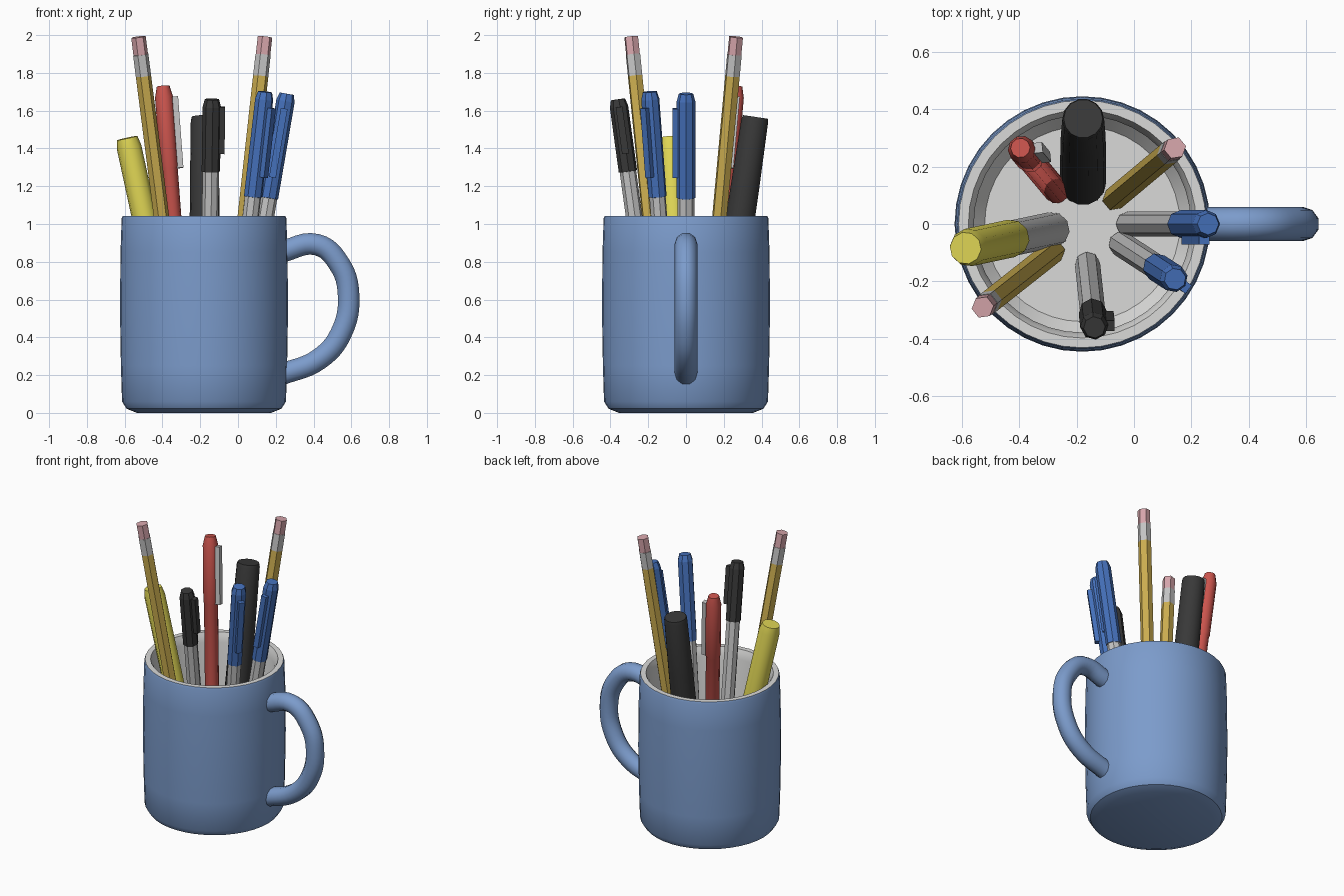
import bpy, math
from mathutils import Vector

if "Cube" in bpy.data.objects:
    bpy.data.objects.remove(bpy.data.objects["Cube"])


def material(name, r, g, b):
    m = bpy.data.materials.new(name)
    m.diffuse_color = (r, g, b, 1)
    m.use_nodes = True
    m.node_tree.nodes["Principled BSDF"].inputs["Base Color"].default_value = m.diffuse_color
    return m


GLAZE = material("blue glaze", 0.20, 0.33, 0.60)
INSIDE = material("off white", 0.70, 0.70, 0.69)
YELLOW = material("highlighter yellow", 0.74, 0.67, 0.09)
WOOD = material("pencil yellow", 0.60, 0.42, 0.08)
RED = material("pen red", 0.60, 0.09, 0.075)
BLUE = material("pen blue", 0.06, 0.165, 0.50)
BLACK = material("pen black", 0.04, 0.04, 0.04)
GREY = material("light grey", 0.55, 0.55, 0.55)
PINK = material("eraser pink", 0.68, 0.38, 0.41)


def lathe(name, profile, sides, mats, smooth=0):
    """Revolve (radius, z, material of the band above) rows; ends are capped."""
    verts, faces, slots = [], [], []
    for r, z, _ in profile:
        for i in range(sides):
            a = 2 * math.pi * i / sides
            verts.append((r * math.cos(a), r * math.sin(a), z))
    for k in range(len(profile) - 1):
        for i in range(sides):
            j = (i + 1) % sides
            faces.append((k * sides + i, k * sides + j, (k + 1) * sides + j, (k + 1) * sides + i))
            slots.append(profile[k][2])
    last = (len(profile) - 1) * sides
    faces += [tuple(reversed(range(sides))), tuple(range(last, last + sides))]
    slots += [profile[0][2], profile[-1][2]]
    me = bpy.data.meshes.new(name)
    me.from_pydata(verts, [], faces)
    for m in mats:
        me.materials.append(m)
    for p, s in zip(me.polygons, slots):
        p.material_index = mats.index(s)
    if smooth:
        me.shade_smooth()
        me.set_sharp_from_angle(angle=math.radians(smooth))
    ob = bpy.data.objects.new(name, me)
    bpy.context.collection.objects.link(ob)
    return ob


def stick(name, base, top, rows, sides, smooth=0):
    """Tilted pen: rows are (distance below the top, radius, material), from the top down."""
    base, top = Vector(base), Vector(top)
    length = (top - base).length
    low = rows[-1]
    profile = [(low[1], 0, low[2])]
    profile += [(r, length - d, m) for d, r, m in reversed(rows)]
    mats = list(dict.fromkeys(m for _, _, m in rows))
    ob = lathe(name, profile, sides, mats, smooth)
    ob.location = base
    ob.rotation_mode = 'QUATERNION'
    ob.rotation_quaternion = (top - base).to_track_quat('Z', 'Y')
    return ob


def clip(name, base, top, side, d0, d1, offset, mat):
    """Thin pocket clip lying along a pen on the given side."""
    base, top = Vector(base), Vector(top)
    w = (top - base).normalized()
    u = Vector(side)
    u = (u - w * u.dot(w)).normalized()
    v = w.cross(u)
    verts = []
    for d in (d1, d0):
        for a, b in ((-0.022, -0.018), (0.013, -0.018), (0.013, 0.018), (-0.022, 0.018)):
            verts.append(top - w * d + u * (offset + a) + v * b)
    faces = [(3, 2, 1, 0), (4, 5, 6, 7)] + [(i, (i + 1) % 4, (i + 1) % 4 + 4, i + 4) for i in range(4)]
    me = bpy.data.meshes.new(name)
    me.from_pydata(verts, [], faces)
    me.materials.append(mat)
    bpy.context.collection.objects.link(bpy.data.objects.new(name, me))


# Mug: outer wall, rim, inner wall and floor in one profile
G, I = GLAZE, INSIDE
mug = lathe("mug", [
    (0.355, 0.0, G), (0.41, 0.022, G), (0.434, 0.06, G), (0.440, 0.25, G), (0.445, 0.55, G),
    (0.442, 0.85, G), (0.436, 1.03, G), (0.431, 1.043, I), (0.397, 1.043, I), (0.388, 1.02, I),
    (0.378, 0.98, I), (0.378, 0.10, I), (0.34, 0.05, I)], 40, [G, I], 35)
mug.location.x = -0.18

# Handle: round tube along a curve
cu = bpy.data.curves.new("handle", 'CURVE')
cu.dimensions = '3D'
cu.bevel_depth = 0.06
cu.bevel_resolution = 3
cu.resolution_u = 6
cu.use_fill_caps = True
path = [(0.22, 0.85), (0.42, 0.89), (0.535, 0.79), (0.585, 0.63), (0.545, 0.42), (0.43, 0.285), (0.22, 0.20)]
sp = cu.splines.new('BEZIER')
sp.bezier_points.add(len(path) - 1)
for p, (x, z) in zip(sp.bezier_points, path):
    p.co = (x, 0, z)
    p.handle_left_type = p.handle_right_type = 'AUTO'
cu.materials.append(GLAZE)
bpy.context.collection.objects.link(bpy.data.objects.new("handle", cu))

# Pencils with ferrule and eraser
for name, base, top in (("left_pencil", (-0.28, -0.095, 0.06), (-0.527, -0.29, 1.99)),
                        ("right_pencil", (-0.07, 0.087, 0.06), (0.143, 0.265, 1.99))):
    stick(name, base, top, [(0, 0.039, PINK), (0.095, 0.039, PINK), (0.0951, 0.041, GREY),
                            (0.21, 0.041, GREY), (0.2101, 0.041, WOOD)], 6)

# Capped ballpoint pens with hexagonal barrels: base, top, cap colour, cap length, clip side, clip span
PENS = [
    ("front_blue_pen", (-0.045, -0.07, 0.06), (0.143, -0.192, 1.70), BLUE, 0.56, (0.8, -0.6, 0), 0.08, 0.45),
    ("right_blue_pen", (-0.02, 0, 0.06), (0.258, 0, 1.69), BLUE, 0.56, (0, -1, 0), 0.08, 0.45),
    ("black_pen", (-0.162, -0.14, 0.06), (-0.138, -0.36, 1.66), BLACK, 0.385, (1, 0, 0), 0.04, 0.29),
]
for name, base, top, colour, cap, side, d0, d1 in PENS:
    stick(name, base, top, [(0, 0.038, colour), (0.04, 0.049, colour), (cap, 0.049, colour),
                            (cap + 0.001, 0.044, GREY)], 8)
    clip(name + "_clip", base, top, side, d0, d1, 0.058, colour)

# Red pen with grey clip
base, top = (-0.27, 0.115, 0.06), (-0.396, 0.265, 1.73)
stick("red_pen", base, top, [(0, 0.034, RED), (0.06, 0.048, RED), (0.43, 0.048, RED),
                             (0.44, 0.044, RED)], 10, 40)
clip("red_pen_clip", base, top, (1, 0.1, 0), 0.06, 0.44, 0.06, GREY)

# Highlighter and thick marker
stick("yellow_highlighter", (-0.285, -0.02, 0.06), (-0.587, -0.084, 1.455),
      [(0, 0.056, YELLOW), (0.05, 0.066, YELLOW), (0.75, 0.066, YELLOW), (0.751, 0.062, GREY)], 10, 40)
stick("black_marker", (-0.177, 0.145, 0.06), (-0.177, 0.367, 1.567),
      [(0, 0.068, BLACK), (0.02, 0.073, BLACK), (0.4, 0.078, BLACK), (0.9, 0.080, BLACK)], 14, 35)
